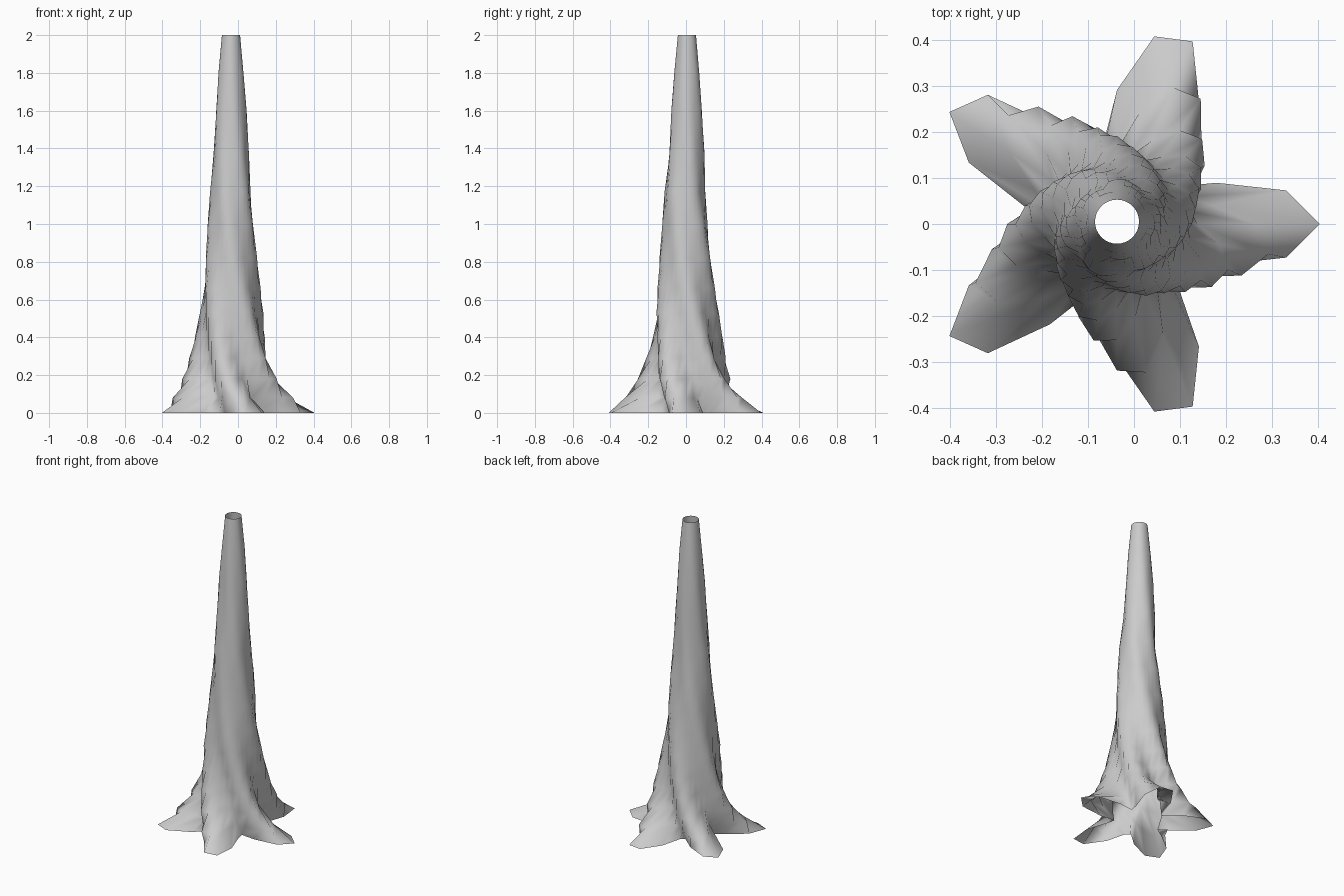
import bpy, bmesh
from math import cos, sin, radians, tau

SIDES, ROOTS = 32, 5
CX = -0.037
# ring profile: height, mean radius, root bulge, clockwise twist in degrees, y shift
RINGS = [
    (0.00, 0.292, 0.150, 0, 0.0),
    (0.08, 0.244, 0.092, 11, 0.0),
    (0.18, 0.207, 0.056, 25, 0.0),
    (0.29, 0.183, 0.038, 36, 0.0),
    (0.40, 0.169, 0.026, 46, 0.003),
    (0.53, 0.157, 0.018, 58, 0.0),
    (0.66, 0.145, 0.012, 70, 0.0),
    (0.82, 0.131, 0.010, 85, 0.0),
    (1.00, 0.117, 0.008, 100, -0.003),
    (1.17, 0.105, 0.007, 115, -0.008),
    (1.37, 0.092, 0.005, 132, 0.002),
    (1.60, 0.080, 0.003, 150, 0.004),
    (1.80, 0.066, 0.001, 165, 0.005),
    (2.00, 0.048, 0.000, 180, 0.005),
]

# hollow trunk, open at both ends, lofted through the twisted rings
bm = bmesh.new()
rings = []
for z, mean, bulge, twist, cy in RINGS:
    ring = []
    for i in range(SIDES):
        a = tau * i / SIDES
        r = mean + bulge * cos(ROOTS * (a + radians(twist)))
        ring.append(bm.verts.new((CX + r * cos(a), cy + r * sin(a), z)))
    rings.append(ring)
for low, high in zip(rings, rings[1:]):
    for i in range(SIDES):
        j = (i + 1) % SIDES
        bm.faces.new((low[i], low[j], high[j], high[i]))
for f in bm.faces:
    f.smooth = True

mesh = bpy.data.meshes.new("tree_trunk")
bm.to_mesh(mesh)
bm.free()
trunk = bpy.data.objects.new("tree_trunk", mesh)
bpy.context.collection.objects.link(trunk)
